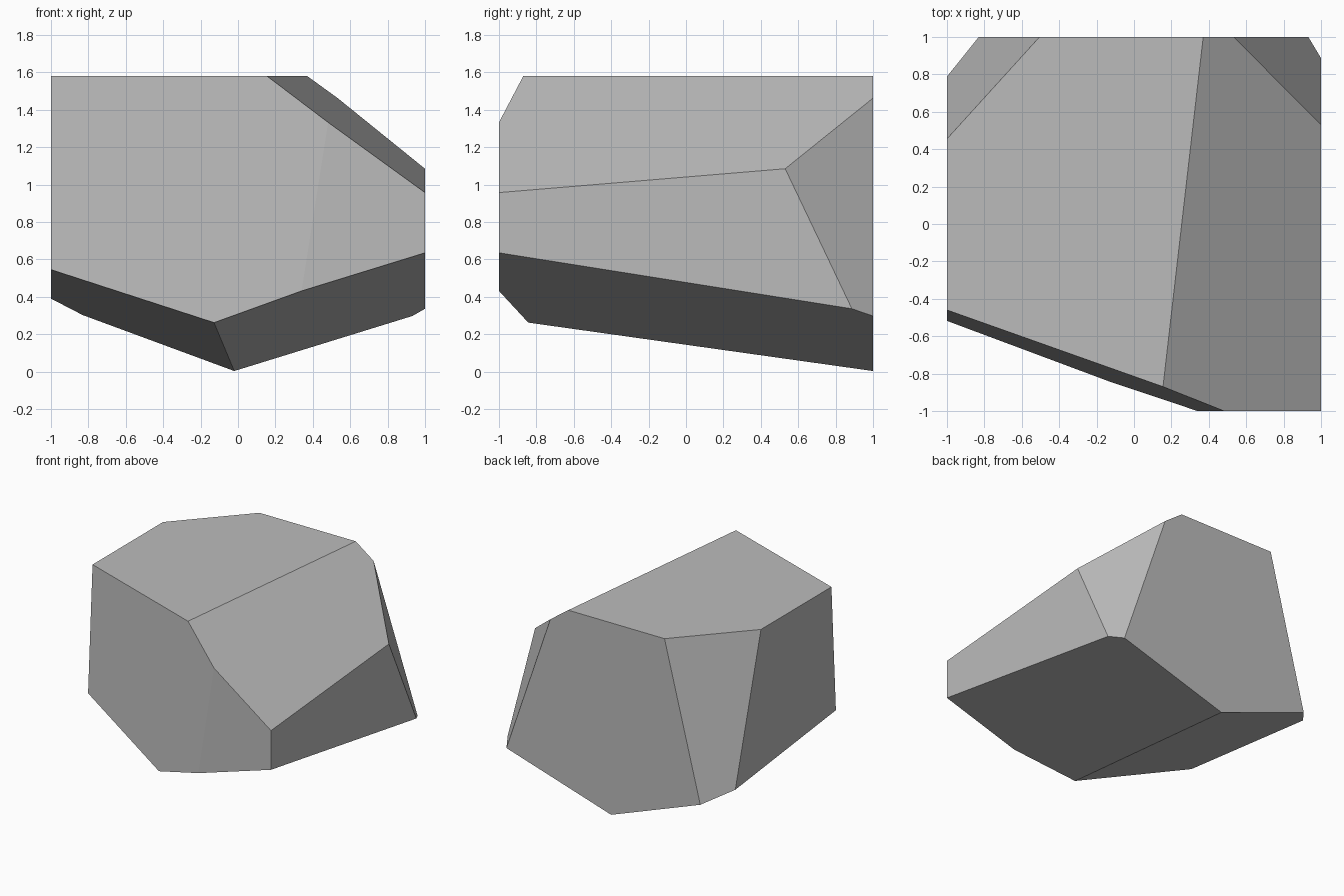
import bpy
import bmesh
from mathutils import Matrix, Vector

cube = bpy.data.objects.get("Cube")
if cube:
    bpy.data.objects.remove(cube, do_unlink=True)

HEIGHT = 1.58
CENTRE = Vector((0, 0, HEIGHT / 2))

# Stone colour
stone = bpy.data.materials.new("stone_grey")
stone.use_nodes = True
grey = (0.5, 0.5, 0.5, 1)
stone.diffuse_color = grey
stone.node_tree.nodes["Principled BSDF"].inputs["Base Color"].default_value = grey


def chop(bm, a, b, c):
    """Slice off everything beyond the plane through three points and cap it."""
    a, b, c = Vector(a), Vector(b), Vector(c)
    normal = (b - a).cross(c - a).normalized()
    if normal.dot(a - CENTRE) < 0:
        normal.negate()
    geom = bm.verts[:] + bm.edges[:] + bm.faces[:]
    cut = bmesh.ops.bisect_plane(bm, geom=geom, plane_co=a, plane_no=normal,
                                 clear_outer=True)["geom_cut"]
    rim = [e for e in cut if isinstance(e, bmesh.types.BMEdge)]
    bmesh.ops.contextual_create(bm, geom=rim)


# Block that the boulder is chiselled from
bm = bmesh.new()
bmesh.ops.create_cube(bm, size=1, matrix=Matrix.Translation(CENTRE)
                      @ Matrix.Diagonal((2, 2, HEIGHT, 1)))

# Sloping left shoulder
chop(bm, (0.37, 1, HEIGHT), (0.155, -0.87, HEIGHT), (1, -1, 0.957))
# Slanted front
chop(bm, (-1, -0.46, HEIGHT), (0.155, -0.87, HEIGHT), (-1, -0.518, 0.545))
# Back corners
chop(bm, (0.53, 1, 1.47), (1, 0.53, 1.085), (0.932, 1, 0.297))
chop(bm, (-1, 0.455, HEIGHT), (-0.505, 1, HEIGHT), (-0.83, 1, 0.302))
# Keel-shaped underside
chop(bm, (-0.02, 1, 0.003), (1, -1, 0.635), (0.932, 1, 0.297))
chop(bm, (-0.02, 1, 0.003), (-1, -0.518, 0.545), (-0.83, 1, 0.302))

bmesh.ops.recalc_face_normals(bm, faces=bm.faces[:])
mesh = bpy.data.meshes.new("boulder")
bm.to_mesh(mesh)
bm.free()
mesh.materials.append(stone)
boulder = bpy.data.objects.new("boulder", mesh)
bpy.context.collection.objects.link(boulder)
